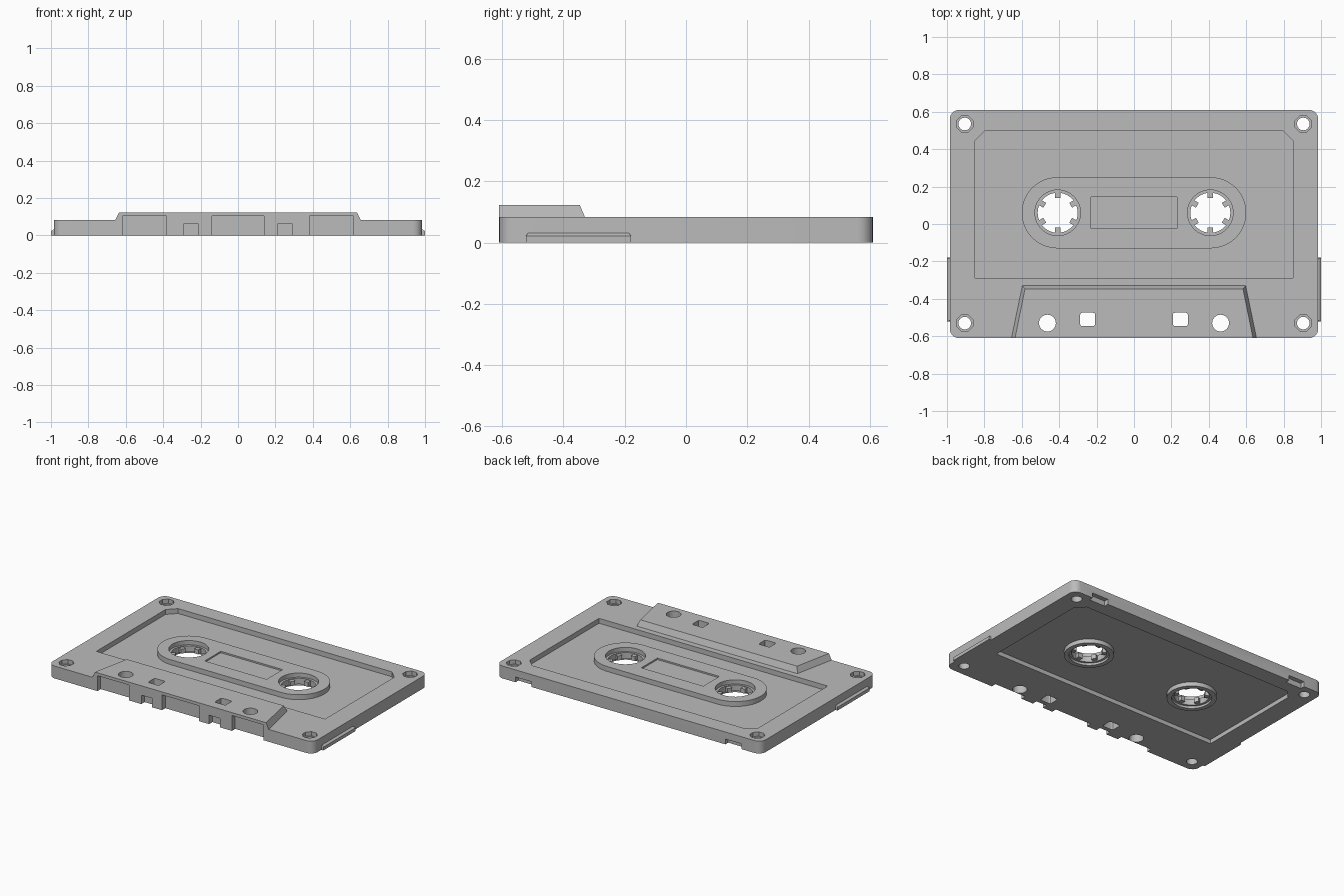
import bpy, bmesh, math

if "Cube" in bpy.data.objects:
    bpy.data.objects.remove(bpy.data.objects["Cube"], do_unlink=True)

grey = bpy.data.materials.new("plain grey")
grey.use_nodes = True
COLOUR = (0.5, 0.5, 0.5, 1)
grey.diffuse_color = COLOUR
grey.node_tree.nodes["Principled BSDF"].inputs["Base Color"].default_value = COLOUR

H = 0.083           # shell thickness
REEL = (0.408, 0.06)


def prism(name, pts, z0, z1, top=None):
    """Closed prism between an outline and an optional different top outline."""
    bm = bmesh.new()
    low = [bm.verts.new((x, y, z0)) for x, y in pts]
    high = [bm.verts.new((x, y, z1)) for x, y in (top or pts)]
    bm.faces.new(low[::-1])
    bm.faces.new(high)
    n = len(pts)
    for i in range(n):
        j = (i + 1) % n
        bm.faces.new((low[i], low[j], high[j], high[i]))
    bmesh.ops.recalc_face_normals(bm, faces=bm.faces)
    me = bpy.data.meshes.new(name)
    bm.to_mesh(me)
    bm.free()
    me.materials.append(grey)
    ob = bpy.data.objects.new(name, me)
    bpy.context.collection.objects.link(ob)
    return ob


def circle(x, y, r, n=32, turn=0):
    return [(x + r * math.cos(2 * math.pi * (i + turn) / n),
             y + r * math.sin(2 * math.pi * (i + turn) / n)) for i in range(n)]


def rect(x0, x1, y0, y1):
    return [(x0, y0), (x1, y0), (x1, y1), (x0, y1)]


def rounded(cx, cy, hx, hy, r, seg=6):
    """Rectangle outline with round corners."""
    pts = []
    for k, (sx, sy) in enumerate([(1, 1), (-1, 1), (-1, -1), (1, -1)]):
        for i in range(seg + 1):
            a = math.pi / 2 * (k + i / seg)
            pts.append((cx + sx * (hx - r) + r * math.cos(a),
                        cy + sy * (hy - r) + r * math.sin(a)))
    return pts


def cut(targets, pts, z0, z1):
    """Subtract a prism from each target, then drop the cutter."""
    cutter = prism("cutter", pts, z0, z1)
    cutter.hide_render = True
    for ob in targets:
        mod = ob.modifiers.new("cut", "BOOLEAN")
        mod.operation = "DIFFERENCE"
        mod.solver = "EXACT"
        mod.object = cutter
        deps = bpy.context.evaluated_depsgraph_get()
        me = bpy.data.meshes.new_from_object(ob.evaluated_get(deps))
        ob.modifiers.clear()
        ob.data = me
    bpy.data.objects.remove(cutter, do_unlink=True)


# Shell with the same label recess on both faces
shell = prism("shell", rounded(0, 0, 0.985, 0.61, 0.05), 0, H)
label = [(-0.85, -0.29), (0.85, -0.29), (0.85, 0.445), (0.795, 0.5),
         (-0.795, 0.5), (-0.85, 0.445)]
cut([shell], label, 0.05, 0.2)
cut([shell], label, -0.1, 0.028)

# Raised oval around the reels, with a shallow window
oval = prism("reel_oval", rounded(0, 0.06, 0.6, 0.19, 0.1899, 16), 0.04, H)
cut([oval], rect(-0.23, 0.23, -0.025, 0.145), H - 0.01, 0.2)

# Sloped thick block along the front edge
head = prism("head_block",
             [(-0.655, -0.61), (0.655, -0.61), (0.597, -0.33), (-0.597, -0.33)], H, 0.123,
             [(-0.636, -0.61), (0.636, -0.61), (0.583, -0.347), (-0.583, -0.347)])

for s, side in ((1, "left"), (-1, "right")):
    x, y = s * REEL[0], REEL[1]
    # Reel boss underneath and the open reel hole
    boss = prism(side + "_reel_boss", circle(x, y, 0.152, 48), 0, 0.04)
    cut([shell, oval, boss], circle(x, y, 0.122, 48), -0.1, 0.2)

    # Toothed hub
    hub = prism(side + "_hub", circle(x, y, 0.123, 48), 0.015, 0.055)
    cut([hub], circle(x, y, 0.107, 48), -0.1, 0.2)
    for i in range(6):
        a = math.pi / 2 + i * math.pi / 3
        c, d = math.cos(a), math.sin(a)
        tooth = [(x + u * c - v * d, y + u * d + v * c)
                 for u, v in rect(0.08, 0.112, -0.015, 0.015)]
        prism(side + "_hub_tooth_%d" % (i + 1), tooth, 0.02, 0.05)

    # Corner screw holes with wider octagonal tops
    for sy in (0.535, -0.53):
        cut([shell], circle(s * 0.905, sy, 0.034, 16), -0.1, 0.2)
        cut([shell], circle(s * 0.905, sy, 0.047, 8, 0.5), 0.055, 0.2)

    # Guide holes through the front block
    cut([shell, head], circle(s * 0.463, -0.53, 0.045), -0.1, 0.2)
    cut([shell, head], rounded(s * 0.248, -0.51, 0.04, 0.036, 0.012, 3), -0.1, 0.2)

    # Front openings and rear notches
    for a, b, top in ((0.382, 0.618, 0.103), (0.212, 0.292, 0.06)):
        cut([shell, head], rect(min(s * a, s * b), max(s * a, s * b), -0.7, -0.575), -0.1, top)
    cut([shell], rect(min(s * 0.72, s * 0.84), max(s * 0.72, s * 0.84), 0.58, 0.7), -0.1, 0.035)

    # Tapered grip on the side edge
    outer = rect(min(s * 0.97, s), max(s * 0.97, s), -0.522, -0.18)
    inner = rect(min(s * 0.97, s * 0.987), max(s * 0.97, s * 0.987), -0.516, -0.186)
    prism(side + "_grip", outer, 0, 0.022)
    prism(side + "_grip_slope", outer, 0.022, 0.031, inner)

cut([shell, head], rect(-0.138, 0.138, -0.7, -0.575), -0.1, 0.103)

# Smooth round walls, crisp edges
for ob in bpy.context.view_layer.objects:
    ob.select_set(ob.type == "MESH")
bpy.context.view_layer.objects.active = shell
bpy.ops.object.shade_smooth_by_angle(angle=math.radians(30))
